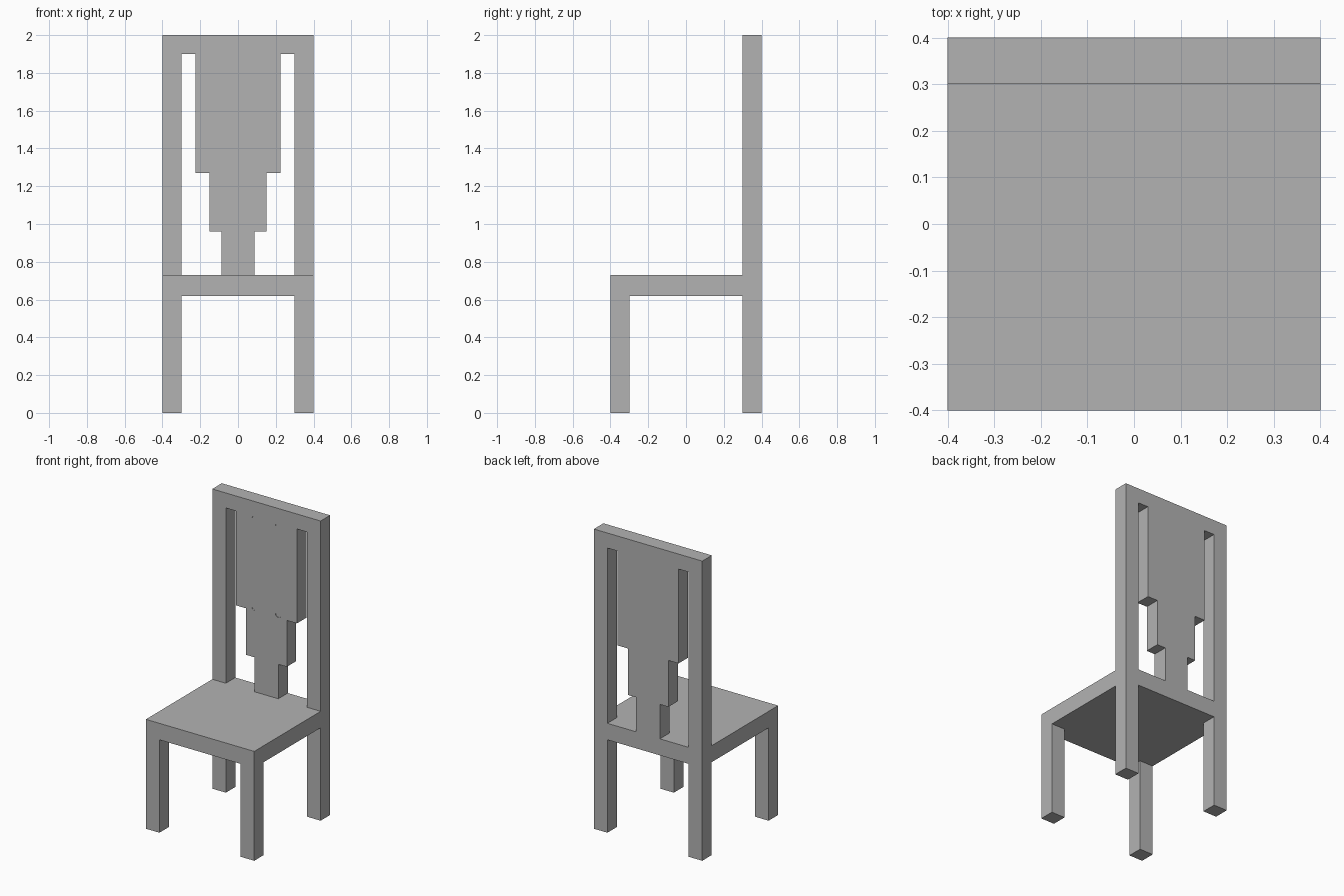
import bpy, bmesh, math

cube = bpy.data.objects.get("Cube")
if cube:
    bpy.data.objects.remove(cube, do_unlink=True)

grey = bpy.data.materials.new("plain grey")
grey.use_nodes = True
grey.diffuse_color = (0.45, 0.45, 0.45, 1)
grey.node_tree.nodes["Principled BSDF"].inputs["Base Color"].default_value = grey.diffuse_color


def prism(name, outline, y0, y1):
    """Extrude an outline in the x-z plane from y0 to y1."""
    bm = bmesh.new()
    face = bm.faces.new([bm.verts.new((x, y0, z)) for x, z in outline])
    new = bmesh.ops.extrude_face_region(bm, geom=[face])["geom"]
    moved = [v for v in new if isinstance(v, bmesh.types.BMVert)]
    bmesh.ops.translate(bm, verts=moved, vec=(0, y1 - y0, 0))
    bmesh.ops.recalc_face_normals(bm, faces=bm.faces)
    mesh = bpy.data.meshes.new(name)
    bm.to_mesh(mesh)
    bm.free()
    mesh.materials.append(grey)
    obj = bpy.data.objects.new(name, mesh)
    bpy.context.collection.objects.link(obj)
    return obj


def rect(x0, x1, z0, z1):
    return [(x0, z0), (x1, z0), (x1, z1), (x0, z1)]


def stadium(cx, r, z0, z1, steps=8):
    arc = [math.pi * i / steps for i in range(steps + 1)]
    top = [(cx + r * math.cos(a), z1 - r + r * math.sin(a)) for a in arc]
    bottom = [(cx - r * math.cos(a), z0 + r - r * math.sin(a)) for a in arc]
    return top + bottom


def cut(target, cutter):
    cutter.hide_render = True
    mod = target.modifiers.new("cut", 'BOOLEAN')
    mod.operation = 'DIFFERENCE'
    mod.solver = 'EXACT'
    mod.object = cutter
    bpy.context.view_layer.objects.active = target
    bpy.ops.object.modifier_apply(modifier=mod.name)
    bpy.data.objects.remove(cutter, do_unlink=True)


half, inner = 0.4, 0.3
seat_low, seat_top, height = 0.62, 0.73, 2.0

# Seat slab
prism("seat", rect(-half, half, seat_low, seat_top), -half, inner)

# Back panel with the rear legs, in one piece
back = prism("back_frame_and_rear_legs", rect(-half, half, 0, height), inner, half)
cut(back, prism("leg_gap", rect(-inner, inner, -0.1, seat_low), 0.2, 0.5))

# Stepped outline of the opening beside the centre splat
opening = [(inner, seat_top), (inner, 1.9), (0.225, 1.9), (0.225, 1.27),
           (0.15, 1.27), (0.15, 0.96), (0.0875, 0.96), (0.0875, seat_top)]

for side, sign in (("left", 1), ("right", -1)):
    # Front leg
    edges = sorted((sign * inner, sign * half))
    prism(side + "_front_leg", rect(*edges, 0, seat_low), -half, -inner)
    # Side opening and shallow round-ended groove
    cut(back, prism("opening", [(sign * x, z) for x, z in opening], 0.2, 0.5))
    cut(back, prism("groove", stadium(sign * 0.0875, 0.021, 1.272, 1.9), 0.2, inner + 0.003))
